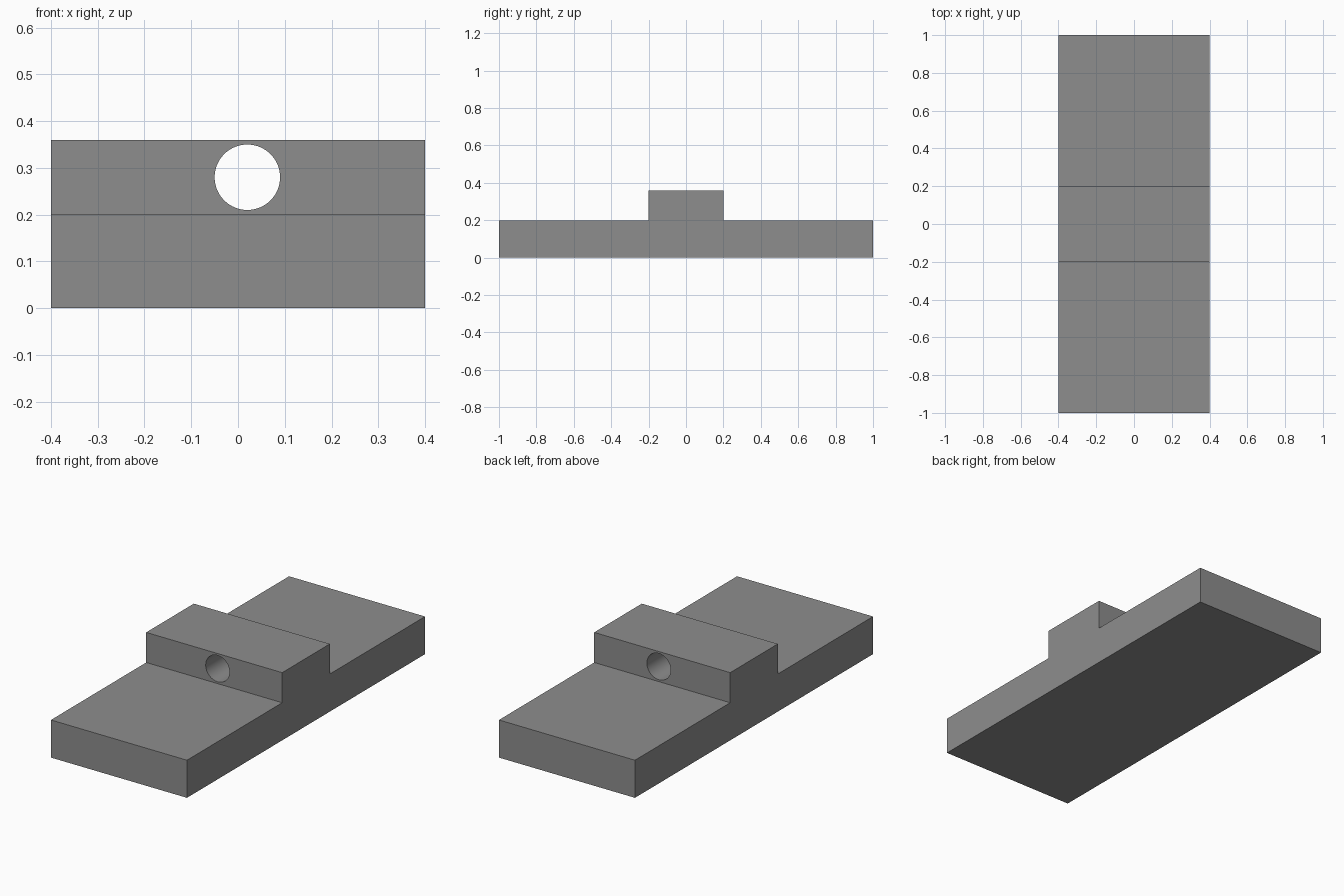
import bpy, bmesh, math
from mathutils import Matrix

if "Cube" in bpy.data.objects:
    bpy.data.objects.remove(bpy.data.objects["Cube"])

grey = bpy.data.materials.new("plain grey")
grey.diffuse_color = (0.27, 0.27, 0.27, 1)
grey.use_nodes = True
grey.node_tree.nodes["Principled BSDF"].inputs["Base Color"].default_value = grey.diffuse_color


def make_object(name, bm):
    bmesh.ops.recalc_face_normals(bm, faces=bm.faces)
    mesh = bpy.data.meshes.new(name)
    bm.to_mesh(mesh)
    bm.free()
    mesh.materials.append(grey)
    obj = bpy.data.objects.new(name, mesh)
    bpy.context.collection.objects.link(obj)
    return obj


# Flat base with a raised block: one stepped side profile swept across x
half = [(1, 0), (1, 0.2), (0.2, 0.2), (0.2, 0.36)]
profile = half + [(-y, z) for y, z in reversed(half)]
bm = bmesh.new()
face = bm.faces.new([bm.verts.new((-0.4, y, z)) for y, z in profile])
swept = bmesh.ops.extrude_face_region(bm, geom=[face])["geom"]
bmesh.ops.translate(bm, vec=(0.8, 0, 0),
                    verts=[v for v in swept if isinstance(v, bmesh.types.BMVert)])
body = make_object("stepped_base", bm)

# Round hole running front to back through the raised block
bm = bmesh.new()
bmesh.ops.create_cone(bm, cap_ends=True, segments=64, radius1=0.07, radius2=0.07, depth=0.6,
                      matrix=Matrix.Translation((0.02, 0, 0.28)) @ Matrix.Rotation(math.pi / 2, 4, 'X'))
cutter = make_object("hole_cutter", bm)

cut = body.modifiers.new("hole", 'BOOLEAN')
cut.operation = 'DIFFERENCE'
cut.solver = 'EXACT'
cut.object = cutter
bpy.context.view_layer.objects.active = body
body.select_set(True)
bpy.ops.object.modifier_apply(modifier=cut.name)
bpy.data.objects.remove(cutter)

# Smooth bore, sharp block edges
bpy.ops.object.shade_smooth_by_angle(angle=math.radians(30))
